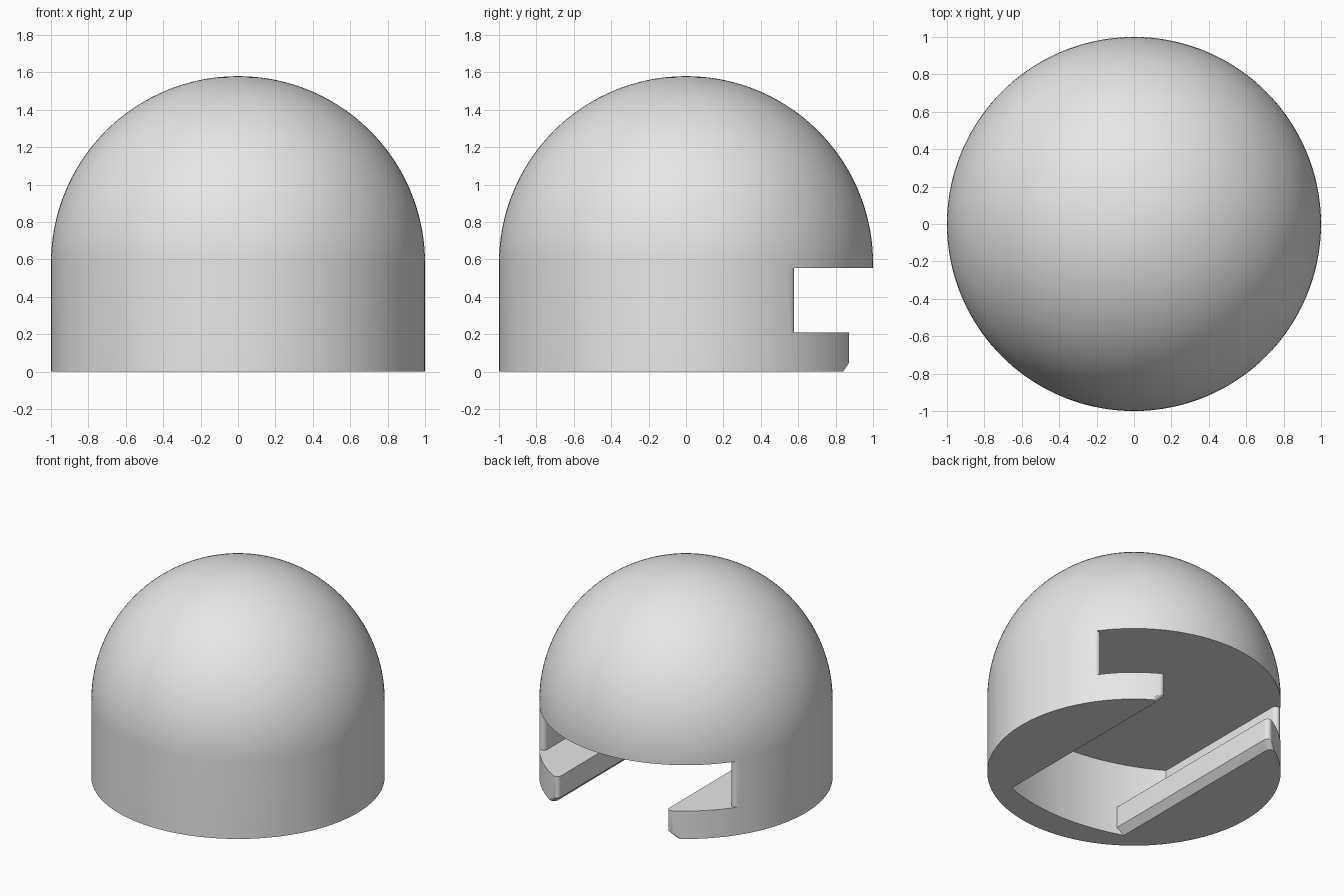
import bpy, bmesh, math
from mathutils import Vector

cube = bpy.data.objects.get("Cube")
if cube:
    bpy.data.objects.remove(cube, do_unlink=True)

RADIUS, SHOULDER = 1.0, 0.58     # body radius, height where the dome starts
FILLET, END_RADIUS = 0.03, 1.5   # mouth rounding, curved inner end of the slot

grey = bpy.data.materials.new("plain grey")
grey.use_nodes = True
grey.diffuse_color = (0.8, 0.8, 0.8, 1)
grey.node_tree.nodes["Principled BSDF"].inputs["Base Color"].default_value = (0.8, 0.8, 0.8, 1)


def make_object(name, bm):
    bmesh.ops.recalc_face_normals(bm, faces=bm.faces)
    mesh = bpy.data.meshes.new(name)
    bm.to_mesh(mesh)
    bm.free()
    obj = bpy.data.objects.new(name, mesh)
    bpy.context.collection.objects.link(obj)
    mesh.materials.append(grey)
    return obj


def domed_body(segments=144, steps=36):
    """Cylinder with a hemispherical top, spun from a half profile."""
    profile = [(0, 0), (RADIUS, 0)]
    for i in range(steps + 1):
        a = math.pi / 2 * i / steps
        profile.append((RADIUS * math.cos(a), SHOULDER + RADIUS * math.sin(a)))
    bm = bmesh.new()
    verts = [bm.verts.new((x, 0, z)) for x, z in profile]
    edges = [bm.edges.new(pair) for pair in zip(verts, verts[1:])]
    bmesh.ops.spin(bm, geom=verts + edges, cent=(0, 0, 0), axis=(0, 0, 1),
                   angle=2 * math.pi, steps=segments)
    bmesh.ops.remove_doubles(bm, verts=bm.verts, dist=0.0005)
    bmesh.ops.dissolve_degenerate(bm, edges=bm.edges, dist=0.0001)
    return make_object("domed_body", bm)


def slot_outline(half, apex, arc_steps=12, fillet_steps=6):
    """Plan of a slot: curved inner end, straight sides, rounded mouth."""
    side = []
    for i in range(1, arc_steps + 1):
        x = half * i / arc_steps
        side.append((x, apex + END_RADIUS - math.sqrt(END_RADIUS ** 2 - x * x)))
    cx = half + FILLET
    cy = math.sqrt((RADIUS - FILLET) ** 2 - cx * cx)
    end = math.atan2(cy, cx)
    for i in range(fillet_steps + 1):
        a = math.pi + (end - math.pi) * i / fillet_steps
        side.append((cx + FILLET * math.cos(a), cy + FILLET * math.sin(a)))
    side.append((1.4 * math.cos(end), 1.4 * math.sin(end)))
    side.append((half, 1.6))
    return [(0, apex)] + side + [(-x, y) for x, y in reversed(side)]


def slot_cutter(name, levels, apex):
    """Loft the slot plan through (height, half width) levels."""
    bm = bmesh.new()
    rings = [[bm.verts.new((x, y, z)) for x, y in slot_outline(half, apex)]
             for z, half in levels]
    for low, high in zip(rings, rings[1:]):
        n = len(low)
        for i in range(n):
            j = (i + 1) % n
            bm.faces.new((low[i], low[j], high[j], high[i]))
    bm.faces.new(rings[0])
    bm.faces.new(rings[-1])
    obj = make_object(name, bm)
    obj.hide_render = True
    obj.hide_set(True)
    return obj


body = domed_body()

# T-shaped slot: wide cavity above, narrow opening with chamfered lips below
cutters = [
    slot_cutter("cavity_cutter", [(0.21, 0.77), (0.555, 0.77)], -0.79),
    slot_cutter("opening_cutter", [(-0.05, 0.55), (0.05, 0.45), (0.3, 0.45)], -0.788),
]
for cutter in cutters:
    cut = body.modifiers.new(cutter.name, 'BOOLEAN')
    cut.operation = 'DIFFERENCE'
    cut.solver = 'EXACT'
    cut.object = cutter

# Apply the cuts, then remove the cutters
bpy.context.view_layer.update()
graph = bpy.context.evaluated_depsgraph_get()
result = bpy.data.meshes.new_from_object(body.evaluated_get(graph))
body.modifiers.clear()
body.data = result
for cutter in cutters:
    bpy.data.objects.remove(cutter, do_unlink=True)

# Smooth curved surfaces, sharp corners
bpy.ops.object.select_all(action='DESELECT')
body.select_set(True)
bpy.context.view_layer.objects.active = body
bpy.ops.object.shade_smooth_by_angle(angle=math.radians(30))
